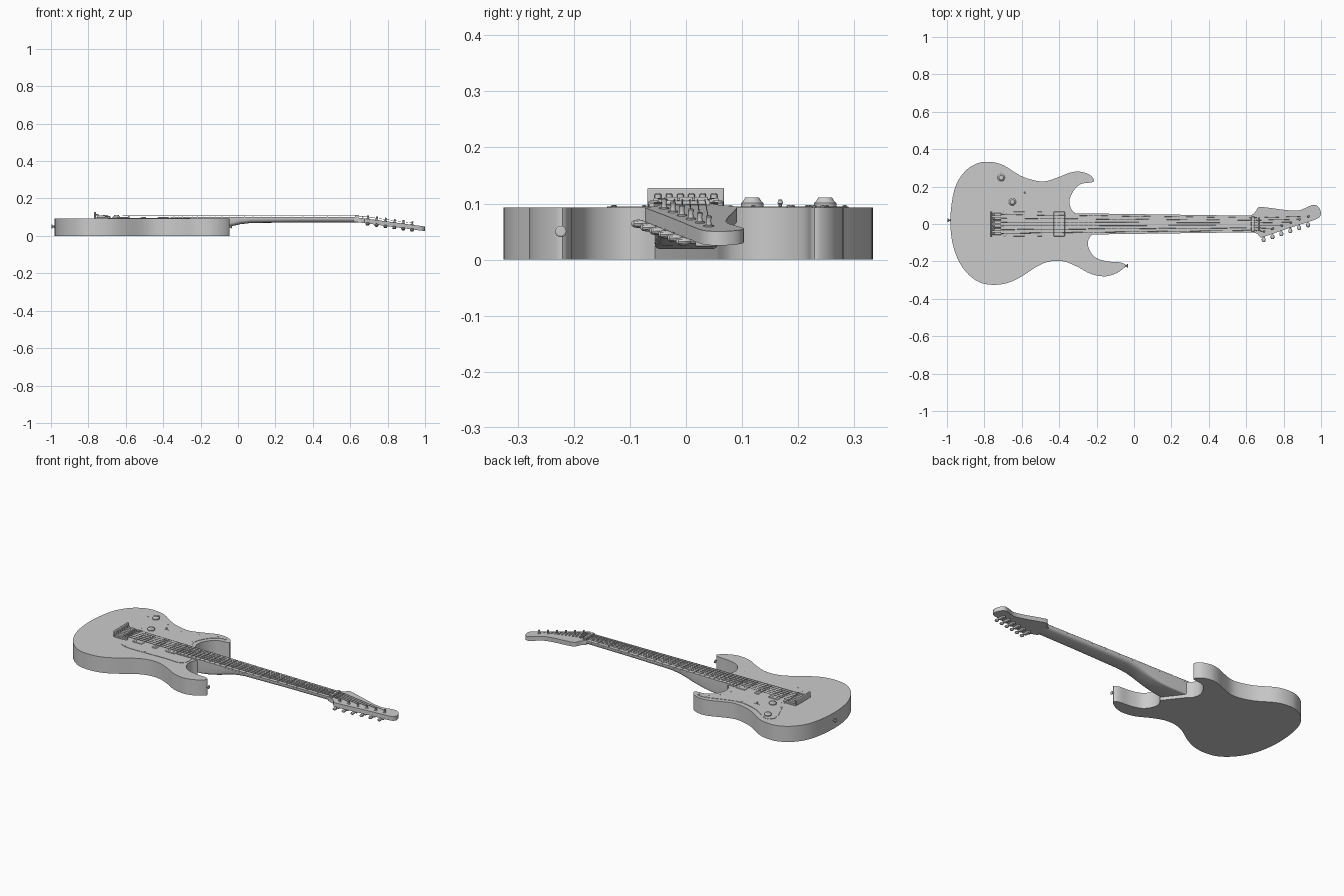
import bpy, bmesh, math
from mathutils import Vector

if "Cube" in bpy.data.objects:
    bpy.data.objects.remove(bpy.data.objects["Cube"])

TOP = 0.093


def finish(name, bm, angle=30):
    bmesh.ops.recalc_face_normals(bm, faces=bm.faces)
    me = bpy.data.meshes.new(name)
    bm.to_mesh(me)
    bm.free()
    ob = bpy.data.objects.new(name, me)
    bpy.context.collection.objects.link(ob)
    bpy.ops.object.select_all(action='DESELECT')
    ob.select_set(True)
    bpy.context.view_layer.objects.active = ob
    bpy.ops.object.shade_smooth_by_angle(angle=math.radians(angle))
    return ob


def spline(pts, n=4, closed=True):
    """Catmull-Rom points through the given 2D points."""
    p = [Vector(q) for q in pts]
    m, out = len(p), []
    for i in range(m if closed else m - 1):
        get = (lambda k: p[k % m]) if closed else (lambda k: p[max(0, min(m - 1, k))])
        a, b, c, d = get(i - 1), get(i), get(i + 1), get(i + 2)
        for s in range(n):
            t = s / n
            out.append(0.5 * (2 * b + (c - a) * t + (2 * a - 5 * b + 4 * c - d) * t * t
                              + (3 * b - a - 3 * c + d) * t ** 3))
    return out if closed else out + [p[-1]]


def prism(name, pts, low, high):
    """Extruded outline; low and high give z as functions of x."""
    bm = bmesh.new()
    lo = [bm.verts.new((x, y, low(x))) for x, y in pts]
    hi = [bm.verts.new((x, y, high(x))) for x, y in pts]
    bm.faces.new(hi)
    bm.faces.new(lo)
    for i in range(len(pts)):
        j = (i + 1) % len(pts)
        bm.faces.new((lo[i], lo[j], hi[j], hi[i]))
    return finish(name, bm)


def box(name, x0, x1, y0, y1, z0, z1, bevel=0):
    ob = prism(name, [(x0, y0), (x1, y0), (x1, y1), (x0, y1)], lambda x: z0, lambda x: z1)
    if bevel:
        mod = ob.modifiers.new("bevel", 'BEVEL')
        mod.width, mod.segments = bevel, 2
    return ob


def add_lathe(bm, base, axis, profile, sides=12, flat=1.0):
    """Turned shape: profile is (radius, distance along the axis)."""
    q = Vector(axis).to_track_quat('Z', 'Y')
    rings = []
    for r, h in profile:
        rings.append([bm.verts.new(Vector(base) + q @ Vector(
            (r * math.cos(k * math.tau / sides), flat * r * math.sin(k * math.tau / sides), h)))
            for k in range(sides)])
    for a, b in zip(rings, rings[1:]):
        for k in range(sides):
            j = (k + 1) % sides
            bm.faces.new((a[k], a[j], b[j], b[k]))
    bm.faces.new(rings[0])
    bm.faces.new(rings[-1])


def lathe(name, base, axis, profile, sides=12, flat=1.0):
    bm = bmesh.new()
    add_lathe(bm, base, axis, profile, sides, flat)
    return finish(name, bm)


# Body with two horns and the neck joint between them
upper = [(-.31, .055), (-.335, .08), (-.345, .125), (-.325, .175), (-.285, .213), (-.225, .223),
         (-.215, .237), (-.24, .265), (-.29, .28), (-.34, .275), (-.405, .25), (-.475, .228),
         (-.54, .235), (-.61, .26), (-.70, .315), (-.77, .332), (-.835, .325), (-.905, .28),
         (-.96, .185), (-.982, .02), (-.965, -.125), (-.915, -.235), (-.84, -.305), (-.76, -.325),
         (-.675, -.315), (-.60, -.28), (-.515, -.225), (-.45, -.2), (-.375, -.2), (-.30, -.23),
         (-.235, -.265), (-.165, -.28), (-.11, -.27), (-.065, -.245), (-.045, -.22), (-.075, -.205),
         (-.14, -.2), (-.205, -.18), (-.24, -.135), (-.245, -.09), (-.225, -.055)]
prism("body", spline(upper, 4, False), lambda x: 0, lambda x: TOP)

# Pickguard and its screws
guard = [(-.25, .25), (-.30, .258), (-.4, .225), (-.5, .2), (-.62, .23), (-.72, .29), (-.765, .25),
         (-.72, .13), (-.695, .08), (-.695, -.08), (-.65, -.135), (-.52, -.14), (-.38, -.135),
         (-.28, -.135), (-.26, -.06), (-.345, .06), (-.37, .125), (-.345, .19), (-.30, .235)]
prism("pickguard", spline(guard, 3), lambda x: TOP - .002, lambda x: TOP + .002)
bm = bmesh.new()
mid = Vector((-.5, .05))
for g in guard:
    s = Vector(g) + (mid - Vector(g)).normalized() * .01
    if not (-.35 < s.x and abs(s.y) < .07):
        add_lathe(bm, (s.x, s.y, TOP), (0, 0, 1), [(.004, 0), (.004, .003), (.002, .004)], 8)
finish("pickguard_screws", bm)

# Neck lofted from a square heel to a rounded back
sections = [(-.33, .057, .019, .12), (-.21, .056, .019, .12), (-.15, .055, .025, .2),
            (-.09, .054, .037, .3), (-.04, .054, .05, .45), (.01, .053, .062, .6),
            (.07, .052, .069, .7), (.35, .048, .072, .75), (.65, .044, .072, .75)]
bm = bmesh.new()
rings = []
for x, w, zb, p in sections:
    ring = []
    for k in range(13):
        a = math.pi * k / 12
        c, s = math.cos(a), max(0, math.sin(a))
        ring.append(bm.verts.new((x, math.copysign(abs(c) ** p, c) * w if 0 < k < 12 else c * w,
                                  .094 - (.094 - zb) * (s ** p if 0 < k < 12 else 0))))
    rings.append(ring)
for a, b in zip(rings, rings[1:]):
    for k in range(13):
        j = (k + 1) % 13
        bm.faces.new((a[k], a[j], b[j], b[k]))
bm.faces.new(rings[0])
bm.faces.new(rings[-1])
finish("neck", bm)

# Fingerboard, frets, inlays and nut
NUT, SCALE = .625, 1.345


def half_width(x):
    return .058 - (x + .36) * .0145


prism("fingerboard", [(-.36, -.058), (NUT, -.044), (NUT, .044), (-.36, .058)],
      lambda x: .092, lambda x: .1)


def fret_x(n):
    return NUT - SCALE * (1 - 2 ** (-n / 12))


for n in range(1, 23):
    x = fret_x(n)
    w = half_width(x) - .001
    box("fret", x - .0018, x + .0018, -w, w, .099, .1025)
bm = bmesh.new()
for n in (3, 5, 7, 9, 12, 15, 17, 19, 21):
    for y in ((-.02, .02) if n == 12 else (0,)):
        add_lathe(bm, ((fret_x(n) + fret_x(n - 1)) / 2, y, .099), (0, 0, 1), [(.006, 0), (.006, .0013)])
finish("inlays", bm)
box("nut", NUT, NUT + .02, -.043, .043, .092, .106)
for y in (-.027, 0, .027):
    box("nut_clamp", NUT + .001, NUT + .019, y - .012, y + .012, .104, .112, .002)


# Headstock tilted back
def head_top(x):
    return .098 - .133 * (x - .64)


head = [(.62, .044), (.645, .06), (.662, .086), (.68, .091), (.75, .083), (.81, .075), (.88, .072),
        (.925, .09), (.96, .103), (.985, .092), (.999, .062), (.99, .035), (.95, .017),
        (.82, -.025), (.69, -.07), (.675, -.068), (.655, -.05), (.62, -.044)]
prism("headstock", spline(head, 3, False), lambda x: head_top(x) - .025, head_top)

# Tuners along the lower headstock edge, with strings from posts to bridge
strings = bmesh.new()


def add_string(a, b, r):
    a, b = Vector(a), Vector(b)
    add_lathe(strings, a, b - a, [(r, 0), (r, (b - a).length)], 6)


for i in range(6):
    x = .693 + i * .0475
    edge = -.07 + (x - .69) * .335
    zt = head_top(x)
    post_y = edge + .03
    lathe("tuner_post", (x, post_y, zt - .004), (.13, 0, 1),
          [(.009, 0), (.009, .006), (.0055, .007), (.004, .014), (.0055, .021), (.004, .023)])
    box("tuner_housing", x - .009, x + .009, edge + .006, edge + .044, zt - .036, zt - .022, .003)
    lathe("tuner_shaft", (x, edge + .012, zt - .027), (0, -1, 0), [(.0035, 0), (.0035, .02)], 8)
    lathe("tuner_button", (x, edge - .002, zt - .027), (0, -1, 0),
          [(.004, 0), (.009, .006), (.011, .014), (.009, .022), (.004, .026)], 12, .7)
    t = i / 2.5 - 1
    yn, yb, r = t * .034, t * .05, .0014 - i * .0001
    add_string((-.715, yb, .109), (NUT + .02, yn, .1065), r)
    add_string((NUT + .02, yn, .1065), (x, post_y, zt + .01), r)
    # Saddle, fine tuner and string bolt of the bridge
    box("saddle", -.755, -.71, yb - .008, yb + .008, .098, .110, .002)
    lathe("fine_tuner", (-.752, yb, .108), (0, 0, 1), [(.006, 0), (.006, .008), (.004, .01)])
    lathe("saddle_screw", (-.71, yb, .103), (1, 0, 0), [(.003, 0), (.003, .012)], 8)
finish("strings", strings)
box("string_retainer", .662, .67, -.036, .036, .098, .105, .002)

# Vibrato bridge: base plate, rear bar and pivot posts
box("bridge_plate", -.765, -.695, -.068, .068, .09, .099, .002)
box("bridge_bar", -.769, -.759, -.069, .068, .094, .128, .003)
for y in (-.058, .058):
    lathe("bridge_post", (-.69, y, .09), (0, 0, 1), [(.009, 0), (.009, .013), (.006, .015)])


# Pickups with pole pieces
def pickup(name, x, half, rows):
    box(name, x - half, x + half, -.066, .066, .09, .1, .003)
    bm = bmesh.new()
    for dx in rows:
        for k in range(6):
            add_lathe(bm, (x + dx, (k - 2.5) * .0195, .098), (0, 0, 1), [(.0045, 0), (.0045, .0035)], 10)
    finish(name + "_poles", bm)


pickup("bridge_pickup", -.615, .03, (-.014, .014))
pickup("middle_pickup", -.505, .014, (0,))
pickup("neck_pickup", -.4, .03, (-.014, .014))

# Control knobs and selector switch
for x, y in ((-.71, .248), (-.65, .118)):
    lathe("knob", (x, y, TOP), (0, 0, 1),
          [(.02, 0), (.02, .008), (.017, .010), (.012, .018), (.01, .018)], 24)
box("switch_slot", -.6, -.56, .165, .171, TOP, TOP + .003)
lathe("switch_tip", (-.585, .168, TOP), (.2, 0, 1), [(.003, 0), (.003, .006), (.005, .008), (.003, .014)], 10)

# Strap buttons
strap = [(.009, 0), (.005, .004), (.005, .010), (.010, .013), (.010, .016), (.007, .018)]
lathe("strap_button_tail", (-.98, .02, .05), (-1, 0, 0), strap, 16)
lathe("strap_button_horn", (-.05, -.223, .05), (1, 0, 0), strap, 16)
